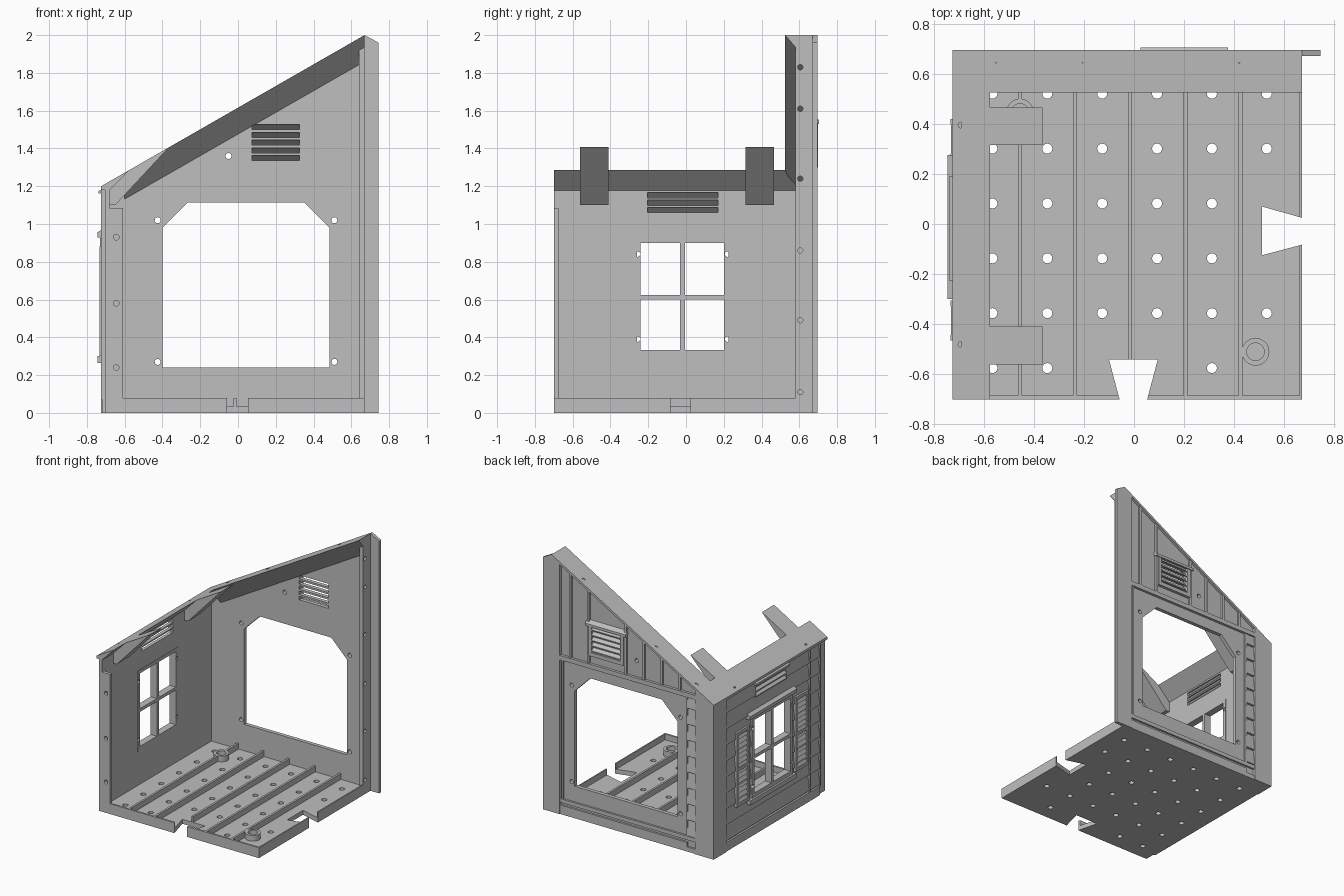
import bpy, bmesh, math
from mathutils import Vector

cube = bpy.data.objects.get("Cube")
if cube:
    bpy.data.objects.remove(cube, do_unlink=True)

grey = bpy.data.materials.new("light_grey")
grey.use_nodes = True
colour = (0.52, 0.52, 0.52, 1)
grey.diffuse_color = colour
grey.node_tree.nodes["Principled BSDF"].inputs["Base Color"].default_value = colour


def place(axis, u, v, w):
    """Map profile coordinates (u, v) and depth w to 3D along an axis."""
    return Vector({"x": (w, u, v), "y": (u, w, v), "z": (u, v, w)}[axis])


def prism(axis, pts, a, b):
    return [place(axis, u, v, a) for u, v in pts], [place(axis, u, v, b) for u, v in pts]


def box(x0, x1, y0, y1, z0, z1):
    return prism("z", [(x0, y0), (x1, y0), (x1, y1), (x0, y1)], z0, z1)


def rod(axis, u, v, r, a, b, n=20):
    ring = [(u + r * math.cos(math.tau * i / n), v + r * math.sin(math.tau * i / n)) for i in range(n)]
    return prism(axis, ring, a, b)


def build(name, solids):
    bm = bmesh.new()
    for low, high in solids:
        a = [bm.verts.new(p) for p in low]
        b = [bm.verts.new(p) for p in high]
        bm.faces.new(a)
        bm.faces.new(b[::-1])
        for i in range(len(a)):
            j = (i + 1) % len(a)
            bm.faces.new((a[j], a[i], b[i], b[j]))
    bmesh.ops.recalc_face_normals(bm, faces=bm.faces)
    mesh = bpy.data.meshes.new(name)
    bm.to_mesh(mesh)
    bm.free()
    mesh.materials.append(grey)
    ob = bpy.data.objects.new(name, mesh)
    bpy.context.collection.objects.link(ob)
    return ob


def cut(ob, solids):
    tool = build("cutter", solids)
    tool.hide_render = True
    mod = ob.modifiers.new("cut", "BOOLEAN")
    mod.operation, mod.solver, mod.object = "DIFFERENCE", "EXACT", tool
    deps = bpy.context.evaluated_depsgraph_get()
    ob_mesh = bpy.data.meshes.new_from_object(ob.evaluated_get(deps))
    ob.modifiers.clear()
    ob.data = ob_mesh
    bpy.data.objects.remove(tool, do_unlink=True)


def roof(x):
    return 1.2 + (x + 0.725) * 0.8 / 1.395


def under_roof(x0, x1, z0, drop=0.0):
    return [(x0, z0), (x1, z0), (x1, roof(x1) - drop), (x0, roof(x0) - drop)]


# Floor: plate, ribs, edge lips, dovetail notches, drain holes
notches = [prism("z", [(-0.1, -0.54), (0.095, -0.54), (0.05, -0.71), (-0.055, -0.71)], -0.1, 0.2),
           prism("z", [(0.51, -0.125), (0.51, 0.07), (0.68, 0.022), (0.68, -0.08)], -0.1, 0.2)]
sockets = [(0.485, -0.51), (-0.455, 0.445)]
bores = [rod("z", x, y, 0.035, 0.02, 0.2, 24) for x, y in sockets]
holes = []
for i in range(6):
    for j in range(6):
        x, y = -0.565 + 0.219 * i, -0.575 + 0.219 * j
        in_notch = (i == 5 and j in (0, 2, 3)) or (j == 0 and i in (2, 3))
        if not in_notch:
            holes.append(rod("z", x, y, 0.02, -0.1, 0.06, 16))
floor = build("floor", [box(-0.705, 0.67, -0.7, 0.69, 0, 0.035)])
cut(floor, notches + holes)
for i in range(5):
    x = -0.455 + 0.22 * i
    rib = build("floor_rib", [box(x - 0.008, x + 0.008, -0.69, 0.65, 0.03, 0.08)])
    cut(rib, notches + bores)
front_lip = build("floor_front_lip", [box(-0.69, 0.67, -0.7, -0.685, 0.03, 0.08)])
cut(front_lip, notches)
side_lip = build("floor_side_lip", [box(0.66, 0.67, -0.685, 0.65, 0.03, 0.08)])
cut(side_lip, notches)
for (x, y), bore in zip(sockets, bores):
    socket = build("magnet_socket", [rod("z", x, y, 0.055, 0.03, 0.08, 32)])
    cut(socket, [bore])

# Cutters for the openings in both walls
doorway = prism("y", [(-0.4, 0.24), (0.485, 0.24), (0.485, 0.98), (0.35, 1.115), (-0.265, 1.115), (-0.4, 0.98)], 0.5, 0.8)
back_slots = [box(0.075, 0.325, 0.6, 0.72, z, z + 0.027) for z in [1.335 + 0.041 * i for i in range(5)]]
back_pins = [rod("y", x, z, 0.016, 0.6, 0.8, 12)
             for x, z in [(-0.425, 0.27), (0.51, 0.27), (-0.425, 1.02), (0.51, 1.02), (-0.05, 1.36)]]
window = box(-0.8, -0.6, -0.26, 0.225, 0.305, 0.92)
side_slots = [box(-0.72, -0.6, -0.205, 0.17, z, z + 0.028) for z in [1.06 + 0.039 * i for i in range(3)]]

# Wall plates
back_wall = build("back_wall", [prism("y", under_roof(-0.705, 0.67, 0, 0.005), 0.645, 0.675)])
cut(back_wall, [doorway] + back_slots + back_pins)
side_wall = build("window_wall", [box(-0.705, -0.68, -0.7, 0.675, 0, 1.2)])
cut(side_wall, [window] + side_slots)

# Joining lips with screw holes
lip = build("back_wall_lip", [prism("y", under_roof(0.64, 0.67, 0, 0.03), 0.58, 0.65)])
cut(lip, [rod("x", 0.605, z, 0.014, 0.6, 0.7, 14) for z in (0.11, 0.49, 0.86, 1.24, 1.61, 1.83)])
lip = build("window_wall_lip", [box(-0.69, -0.61, -0.7, -0.675, 0, 1.085)])
cut(lip, [rod("y", -0.645, z, 0.015, -0.8, -0.6, 14) for z in (0.24, 0.58, 0.93)])

# Bevelled roof rails and brackets


def rail_section(x):
    z = roof(x)
    return [Vector(p) for p in ((x, 0.525, z), (x, 0.645, z - 0.14), (x, 0.66, z - 0.14),
                                (x, 0.675, z - 0.02), (x, 0.695, z - 0.02), (x, 0.695, z))]


rail = build("back_roof_rail", [(rail_section(-0.6), rail_section(0.67))])
cut(rail, [rod("z", x, 0.655, 0.012, roof(x) - 0.07, 2.1, 12) for x in (-0.55, -0.205, 0.42)])
eave = [(-0.725, 1.2), (-0.725, 1.18), (-0.68, 1.178), (-0.575, roof(-0.575))]
rail = build("window_wall_roof_rail", [prism("y", eave, -0.7, 0.695)])
cut(rail, [rod("z", -0.69, y, 0.012, 1.19, 1.4, 12) for y in (0.395, -0.48)])
bracket = [(-0.69, roof(-0.69)), (-0.69, 1.1), (-0.65, 1.1), (-0.365, roof(-0.365)), (-0.5, roof(-0.5))]
for y in (-0.56, 0.315):
    build("roof_bracket", [prism("y", bracket, y, y + 0.15)])

# Corner boards and trim
build("corner_board_back", [prism("y", under_roof(-0.725, -0.565, 0), 0.67, 0.695)])
build("corner_board_side", [box(-0.725, -0.7, 0.54, 0.68, 0, 1.195)])
far_top = [(0.6, 0), (0.745, 0), (0.745, 1.96), (0.67, 2), (0.6, roof(0.6))]
build("far_corner_board", [prism("y", far_top, 0.67, 0.695)])
build("panel_top_trim", [box(-0.57, 0.6, 0.67, 0.695, 1.2, 1.235)])
build("panel_base_trim", [box(-0.57, 0.6, 0.67, 0.69, 0.09, 0.12), box(-0.49, 0.6, 0.67, 0.69, 0, 0.07)])
build("panel_side_trim", [box(-0.495, -0.48, 0.67, 0.688, 0.12, 1.2), box(0.575, 0.59, 0.67, 0.688, 0.12, 1.2)])
build("side_base_trim", [box(-0.72, -0.7, -0.62, 0.54, 0, 0.07)])
build("side_end_trim", [box(-0.725, -0.7, -0.5, -0.485, 0.07, 1.19), box(-0.725, -0.7, -0.62, -0.61, 0.07, 1.19)])

# Lapped cladding
side_boards, back_boards = [], []
for i in range(9):
    z = 0.085 + 0.124 * i
    side_boards.append(prism("y", [(-0.7, z), (-0.722, z), (-0.708, z + 0.12), (-0.7, z + 0.12)], -0.62, 0.54))
    if z < 1.1:
        side = [(0.67, z + 0.04), (0.693, z + 0.04), (0.679, z + 0.155), (0.67, z + 0.155)]
        back_boards.append(prism("x", side, -0.57, -0.49))
cladding = build("side_cladding", side_boards)
cut(cladding, [window, box(-0.8, -0.6, -0.205, 0.17, 1.055, 1.175)])
build("back_cladding", back_boards)

# Upright battens on the gable
for x in (-0.425, -0.27, -0.115, 0.04, 0.36, 0.515):
    build("gable_batten", [prism("y", under_roof(x - 0.01, x + 0.01, 1.22, 0.01), 0.67, 0.69)])

# Louvred vents with hoods
for s in range(5):
    z = 1.335 + 0.041 * s
    build("gable_vent_slat", [prism("x", [(0.66, z + 0.027), (0.66, z + 0.035), (0.695, z + 0.008), (0.695, z)], 0.07, 0.33)])
build("gable_vent_frame", [box(0.05, 0.075, 0.67, 0.698, 1.31, 1.54), box(0.325, 0.35, 0.67, 0.698, 1.31, 1.54),
                           box(0.05, 0.35, 0.67, 0.698, 1.3, 1.33)])
build("gable_vent_hood", [prism("x", [(0.67, 1.575), (0.705, 1.55), (0.705, 1.53), (0.67, 1.54)], 0.025, 0.375)])
for s in range(3):
    z = 1.06 + 0.039 * s
    slat = [(-0.69, z + 0.028), (-0.69, z + 0.036), (-0.72, z + 0.008), (-0.72, z)]
    build("side_vent_slat", [prism("y", slat, -0.21, 0.175)])
build("side_vent_hood", [prism("y", [(-0.7, 1.195), (-0.738, 1.175), (-0.738, 1.16), (-0.7, 1.17)], -0.225, 0.19)])

# Window frame, glazing bars, sill and header
frame = build("window_frame", [box(-0.73, -0.676, -0.265, 0.23, 0.3, 0.925)])
panes = [box(-0.8, -0.6, y0, y1, z0, z1) for y0, y1 in ((-0.24, -0.032), (-0.005, 0.202))
         for z0, z1 in ((0.332, 0.6), (0.625, 0.9))]
pins = [rod("x", y, z, 0.014, -0.8, -0.6, 12) for y in (-0.256, 0.219) for z in (0.39, 0.84)]
cut(frame, panes)
cut(frame, pins)
build("window_sill", [box(-0.745, -0.7, -0.295, 0.27, 0.265, 0.3)])
build("window_header", [prism("y", [(-0.7, 0.985), (-0.745, 0.955), (-0.745, 0.93), (-0.7, 0.925)], -0.3, 0.275)])

# Louvred shutters on both sides of the window
for y in (-0.465, 0.26):
    parts = [box(-0.732, -0.7, y, y + 0.022, 0.3, 0.88), box(-0.732, -0.7, y + 0.138, y + 0.16, 0.3, 0.88)]
    parts += [box(-0.731, -0.7, y + 0.022, y + 0.138, z, z + 0.025) for z in (0.3, 0.575, 0.855)]
    for i in range(14):
        z = 0.327 + 0.038 * i
        parts.append(prism("y", [(-0.7, z), (-0.73, z), (-0.715, z + 0.03), (-0.7, z + 0.03)], y + 0.02, y + 0.14))
    build("shutter", parts)
